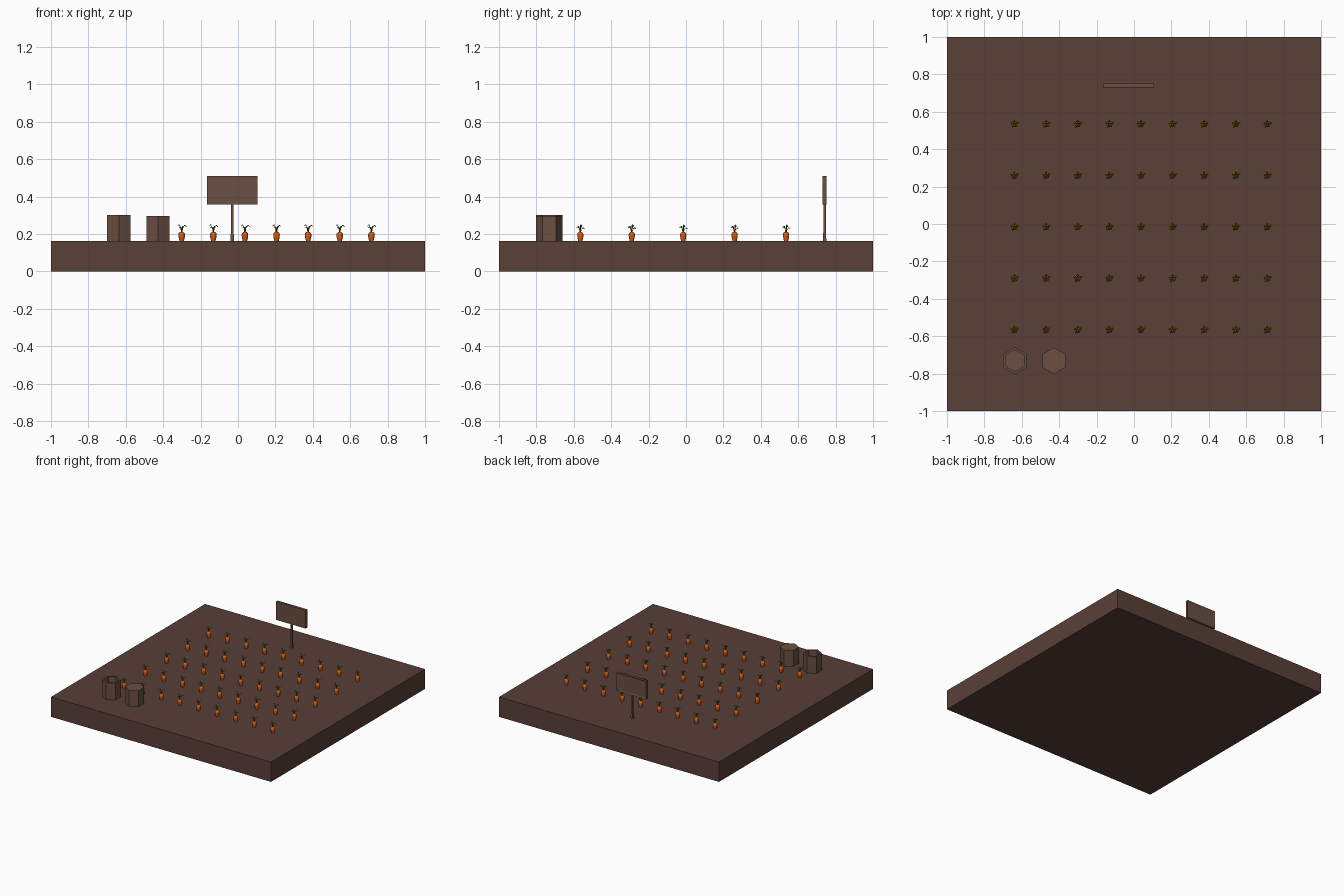
import bpy, bmesh, math
from mathutils import Vector, Matrix

if "Cube" in bpy.data.objects:
    bpy.data.objects.remove(bpy.data.objects["Cube"])


def material(name, rgb):
    m = bpy.data.materials.new(name)
    m.diffuse_color = (*rgb, 1)
    m.use_nodes = True
    m.node_tree.nodes["Principled BSDF"].inputs["Base Color"].default_value = m.diffuse_color
    return m


SOIL = material("soil", (0.10, 0.050, 0.040))
WOOD = material("wood", (0.145, 0.078, 0.055))
ORANGE = material("orange", (0.68, 0.11, 0.006))
GREEN = material("green", (0.10, 0.19, 0.008))
GROUND = 0.163


def finish(name, bm, mats, loc=(0, 0, 0), smooth=False):
    bmesh.ops.recalc_face_normals(bm, faces=bm.faces)
    me = bpy.data.meshes.new(name)
    bm.to_mesh(me)
    bm.free()
    for m in mats:
        me.materials.append(m)
    if smooth:
        me.polygons.foreach_set("use_smooth", [True] * len(me.polygons))
    ob = bpy.data.objects.new(name, me)
    ob.location = loc
    bpy.context.collection.objects.link(ob)
    return ob


def box(size):
    bm = bmesh.new()
    bmesh.ops.create_cube(bm, size=1, matrix=Matrix.Diagonal((*size, 1)))
    return bm


def loft(bm, rings, mat=0):
    """Skin a list of equal-length point rings and cap both ends."""
    vs = [[bm.verts.new(p) for p in r] for r in rings]
    n = len(vs[0])
    faces = [bm.faces.new((a[i], a[(i + 1) % n], b[(i + 1) % n], b[i]))
             for a, b in zip(vs, vs[1:]) for i in range(n)]
    faces += [bm.faces.new(vs[0][::-1]), bm.faces.new(vs[-1])]
    for f in faces:
        f.material_index = mat


def ring(r, z, n, turn=0.0):
    return [Vector((r * math.cos(turn + math.tau * i / n),
                    r * math.sin(turn + math.tau * i / n), z)) for i in range(n)]


def lathe(bm, profile, n, turn=0.0, mat=0):
    loft(bm, [ring(r, z, n, turn) for r, z in profile], mat)


# Soil bed
finish("soil_bed", box((2, 2, GROUND)), [SOIL], (0, 0, GROUND / 2))

# Sign board with a shallow framed panel on the back
bm = box((0.268, 0.022, 0.15))
back = [f for f in bm.faces if f.normal.y > 0.9]
bmesh.ops.inset_region(bm, faces=back, thickness=0.012)
bmesh.ops.translate(bm, verts=back[0].verts, vec=(0, -0.005, 0))
finish("sign_board", bm, [WOOD], (-0.031, 0.741, 0.434))

# Sign post with a thicker foot
bm = bmesh.new()
lathe(bm, [(0.013, GROUND - 0.005), (0.012, 0.195), (0.010, 0.205), (0.010, 0.362)],
      4, math.pi / 4)
finish("sign_post", bm, [WOOD], (-0.031, 0.741, 0))

# Hexagonal barrels: one open, one closed
H = math.pi / 6
bm = bmesh.new()
lathe(bm, [(0.072, GROUND), (0.072, 0.301), (0.057, 0.301), (0.057, GROUND + 0.012)], 6, H)
finish("open_barrel", bm, [WOOD], (-0.637, -0.731, 0))
bm = bmesh.new()
lathe(bm, [(0.071, GROUND), (0.071, 0.296)], 6, H)
finish("closed_barrel", bm, [WOOD], (-0.428, -0.731, 0))


# Carrot: ringed root plus a tuft of curling leaves
def leaf(bm, angle, reach, height):
    out = Vector((math.cos(angle), math.sin(angle), 0))
    side = Vector((-out.y, out.x, 0))
    rings = []
    for t, w in ((0, 0.003), (0.35, 0.0025), (0.65, 0.005), (0.85, 0.004), (1, 0.0007)):
        z = 0.205 + height * math.sin(t * math.pi * 0.68)
        c = out * (0.002 + reach * t ** 1.5) + Vector((0, 0, z))
        rings.append([c + side * w, c + Vector((0, 0, 0.0022)),
                      c - side * w, c - Vector((0, 0, 0.0022))])
    loft(bm, rings, 1)


bm = bmesh.new()
lathe(bm, [(0.003, 0.125), (0.010, 0.155), (0.0135, 0.170), (0.0165, 0.183),
           (0.0175, 0.195), (0.016, 0.204), (0.010, 0.210), (0.004, 0.2105)], 10)
for i, (reach, height) in enumerate(((0.024, 0.041), (0.020, 0.028), (0.019, 0.044),
                                     (0.022, 0.033), (0.017, 0.036))):
    leaf(bm, 0.35 + math.tau * i / 5, reach, height)
first = finish("carrot", bm, [ORANGE, GREEN], smooth=True)

# Plant the carrots in five rows of nine
for row in range(5):
    for col in range(9):
        ob = first
        if row or col:
            ob = first.copy()
            ob.name = f"carrot_{row}_{col}"
            bpy.context.collection.objects.link(ob)
        ob.location = (-0.639 + col * 0.169, -0.565 + row * 0.275, 0)
